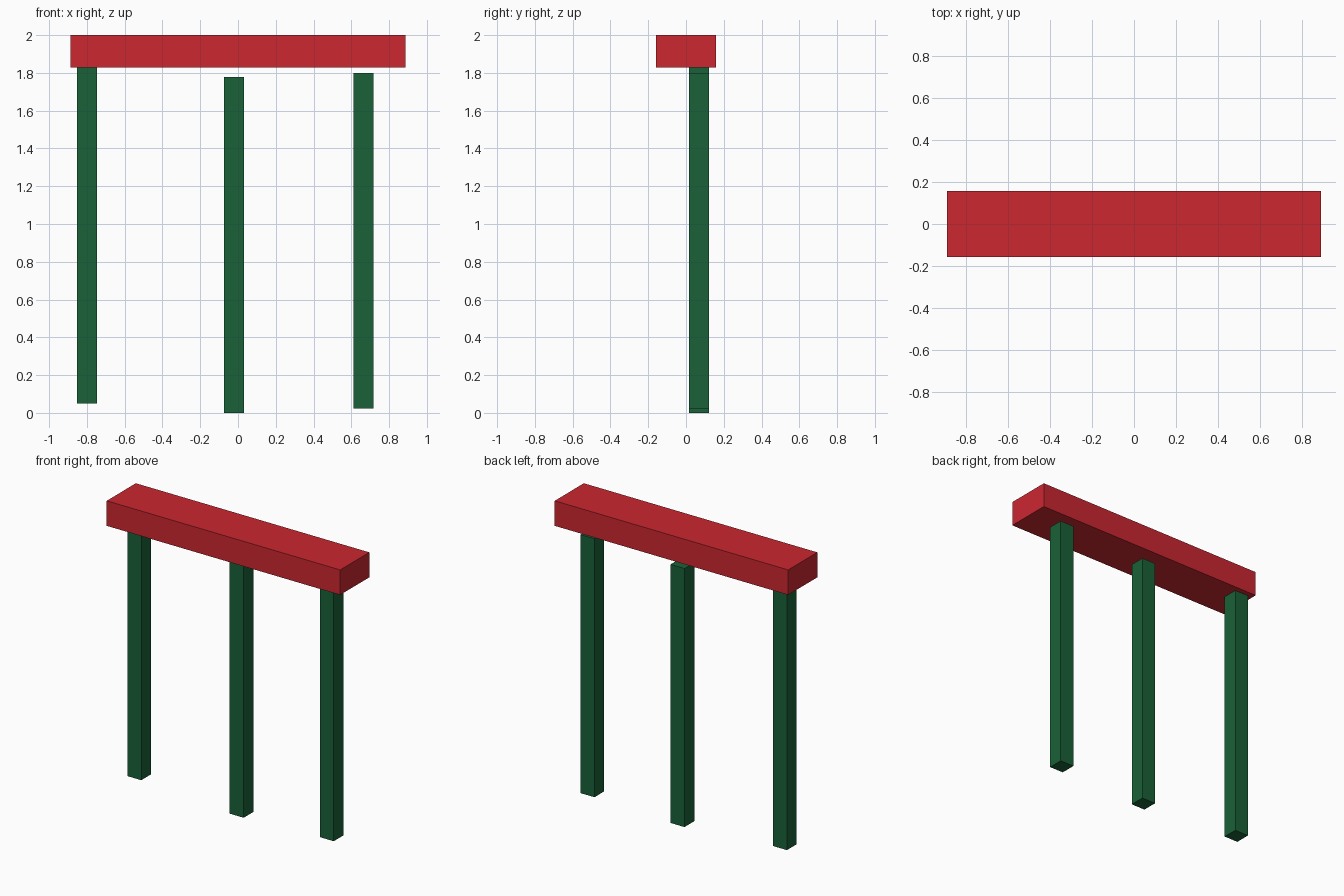
import bpy

if "Cube" in bpy.data.objects:
    bpy.data.objects.remove(bpy.data.objects["Cube"])


def material(name, color):
    mat = bpy.data.materials.new(name)
    mat.diffuse_color = color
    mat.use_nodes = True
    mat.node_tree.nodes["Principled BSDF"].inputs["Base Color"].default_value = mat.diffuse_color
    return mat


def box(name, center, size, mat):
    bpy.ops.mesh.primitive_cube_add(size=1, location=center)
    obj = bpy.context.object
    obj.name = name
    obj.scale = size
    bpy.ops.object.transform_apply(location=False, rotation=False, scale=True)
    obj.data.materials.append(mat)
    return obj


red = material("red_paint", (0.60, 0.02, 0.03, 1))
green = material("green_paint", (0.01, 0.12, 0.04, 1))

# Top beam
box("top_beam", (0, 0, 1.914), (1.776, 0.316, 0.172), red)

# Three equal posts, each at its own height
POST_LENGTH = 1.778
POST_WIDTH = 0.106
for name, x, bottom in (("left_post", -0.80, 0.05),
                        ("middle_post", -0.021, 0.0),
                        ("right_post", 0.664, 0.022)):
    box(name, (x, 0.069, bottom + POST_LENGTH / 2),
        (POST_WIDTH, POST_WIDTH, POST_LENGTH), green)
